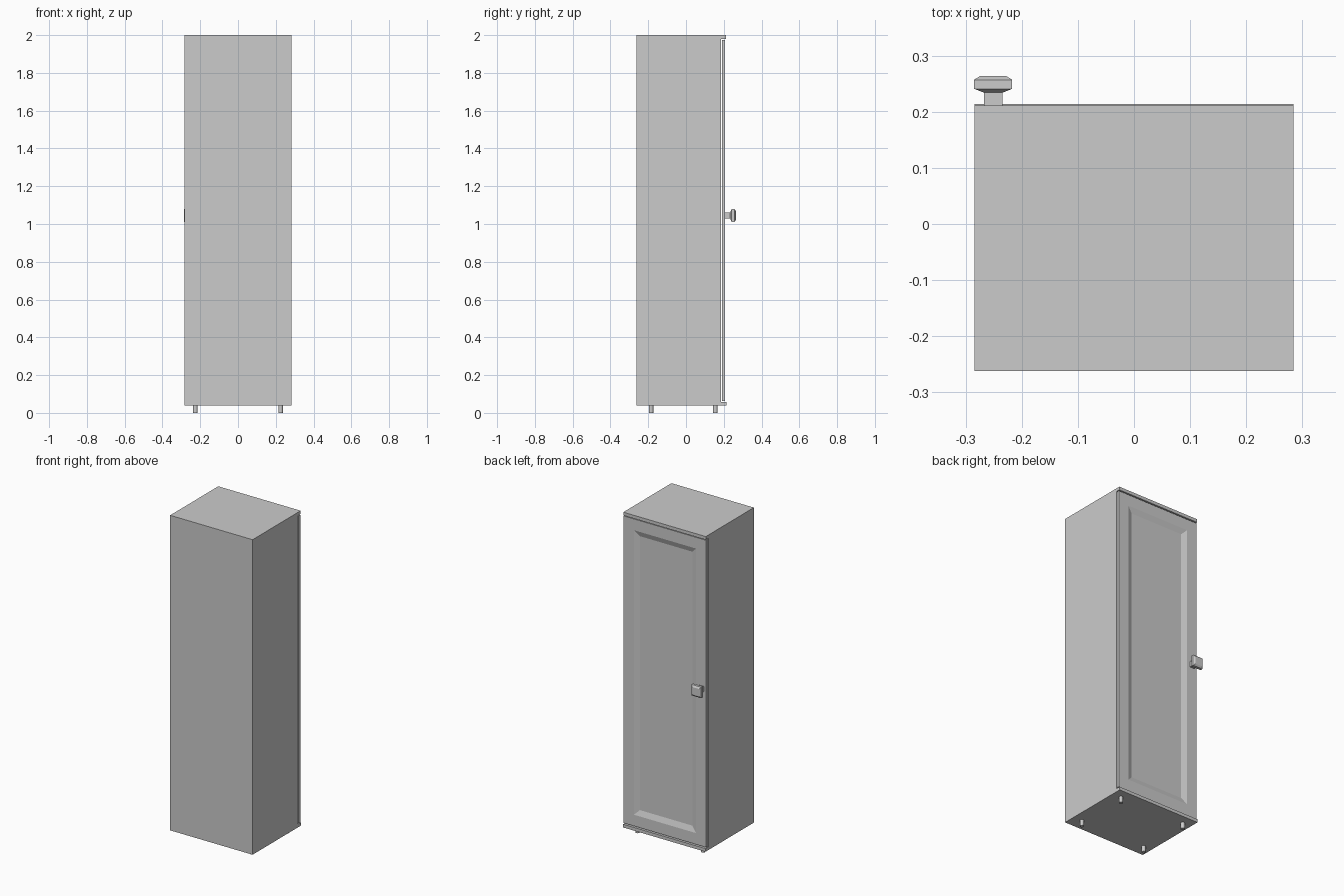
import bpy, bmesh
from mathutils import Vector

if "Cube" in bpy.data.objects:
    bpy.data.objects.remove(bpy.data.objects["Cube"])


def make_object(name, bm):
    bmesh.ops.recalc_face_normals(bm, faces=bm.faces)
    mesh = bpy.data.meshes.new(name)
    bm.to_mesh(mesh)
    bm.free()
    obj = bpy.data.objects.new(name, mesh)
    bpy.context.collection.objects.link(obj)
    return obj


def extrude_profile(name, points, half_width):
    """Extrude a (y, z) outline across x."""
    bm = bmesh.new()
    face = bm.faces.new([bm.verts.new((-half_width, y, z)) for y, z in points])
    out = bmesh.ops.extrude_face_region(bm, geom=[face])
    moved = [v for v in out["geom"] if isinstance(v, bmesh.types.BMVert)]
    bmesh.ops.translate(bm, verts=moved, vec=Vector((2 * half_width, 0, 0)))
    return make_object(name, bm)


def rect_loft(name, cx, cz, sections):
    """Join rectangles (y, half_x, half_z) along y and cap both ends."""
    bm = bmesh.new()
    rings = []
    for y, hx, hz in sections:
        rings.append([bm.verts.new((cx + sx * hx, y, cz + sz * hz))
                      for sx, sz in ((-1, -1), (1, -1), (1, 1), (-1, 1))])
    for a, b in zip(rings, rings[1:]):
        for i in range(4):
            j = (i + 1) % 4
            bm.faces.new((a[i], a[j], b[j], b[i]))
    bm.faces.new(rings[0])
    bm.faces.new(rings[-1])
    return make_object(name, bm)


HALF_W = 0.284

# Carcass with projecting top and bottom ledges around the door
extrude_profile("cabinet_body", [
    (-0.262, 0.038), (0.214, 0.038), (0.214, 0.058), (0.186, 0.058),
    (0.186, 1.98), (0.211, 1.98), (0.211, 2.0), (-0.262, 2.0)], HALF_W)

# Door with a recessed, bevelled centre panel
door_z, door_h = 1.019, 0.956
rect_loft("door", 0, door_z, [
    (0.190, HALF_W, door_h),
    (0.207, HALF_W, door_h),
    (0.207, HALF_W - 0.07, door_h - 0.07),
    (0.195, HALF_W - 0.103, door_h - 0.103)])

# Square knob: stem, flared back, bevelled front
rect_loft("door_knob", -0.251, 1.045, [
    (0.205, 0.0165, 0.0165),
    (0.234, 0.0165, 0.0165),
    (0.241, 0.034, 0.034),
    (0.257, 0.034, 0.034),
    (0.264, 0.023, 0.023)])

# Four short round feet
for side, x in (("left", -0.226), ("right", 0.226)):
    for end, y in (("front", -0.185), ("back", 0.155)):
        bpy.ops.mesh.primitive_cylinder_add(
            vertices=12, radius=0.012, depth=0.04, location=(x, y, 0.02))
        foot = bpy.context.object
        foot.name = f"{end}_{side}_foot"
        bpy.ops.object.shade_smooth_by_angle()
